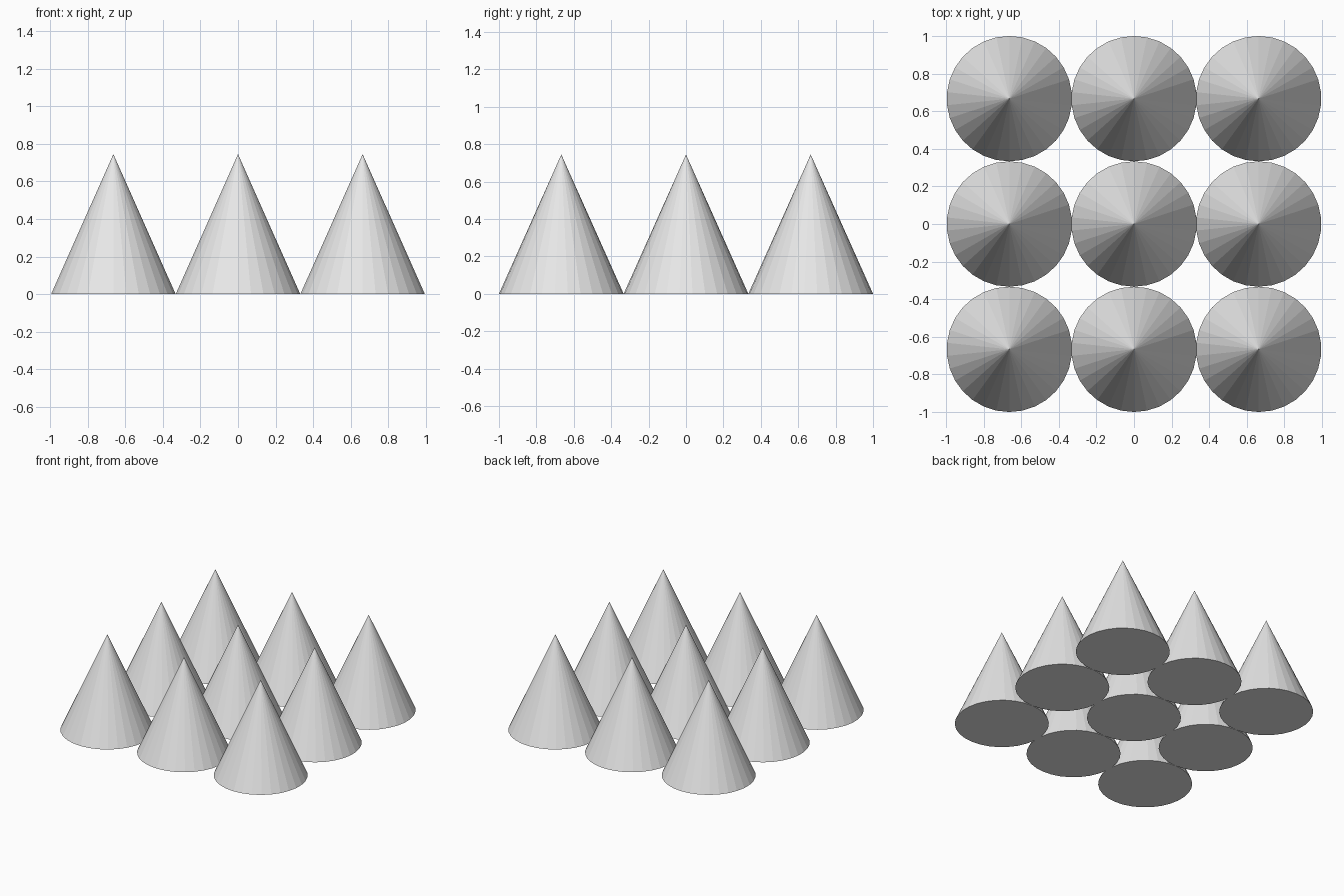
import bpy
import math

SIDES = 30
RADIUS = 1 / 3
HEIGHT = 0.745

cube = bpy.data.objects.get("Cube")
if cube:
    bpy.data.objects.remove(cube, do_unlink=True)

# Single plain grey
grey = bpy.data.materials.new("light_grey")
grey.use_nodes = True
colour = (0.8, 0.8, 0.8, 1)
grey.diffuse_color = colour
grey.node_tree.nodes["Principled BSDF"].inputs["Base Color"].default_value = colour

# Cones touch: flat sides meet along x, corners meet along y
step_x = 2 * RADIUS * math.cos(math.pi / SIDES)
step_y = 2 * RADIUS

# Three by three grid of flat-shaded cones with closed bases
for row, j in (("front", -1), ("middle", 0), ("back", 1)):
    for column, i in (("right", -1), ("centre", 0), ("left", 1)):
        bpy.ops.mesh.primitive_cone_add(
            vertices=SIDES, radius1=RADIUS, radius2=0, depth=HEIGHT,
            location=(i * step_x, j * step_y, HEIGHT / 2))
        cone = bpy.context.object
        cone.name = f"cone_{row}_{column}"
        cone.data.materials.append(grey)
